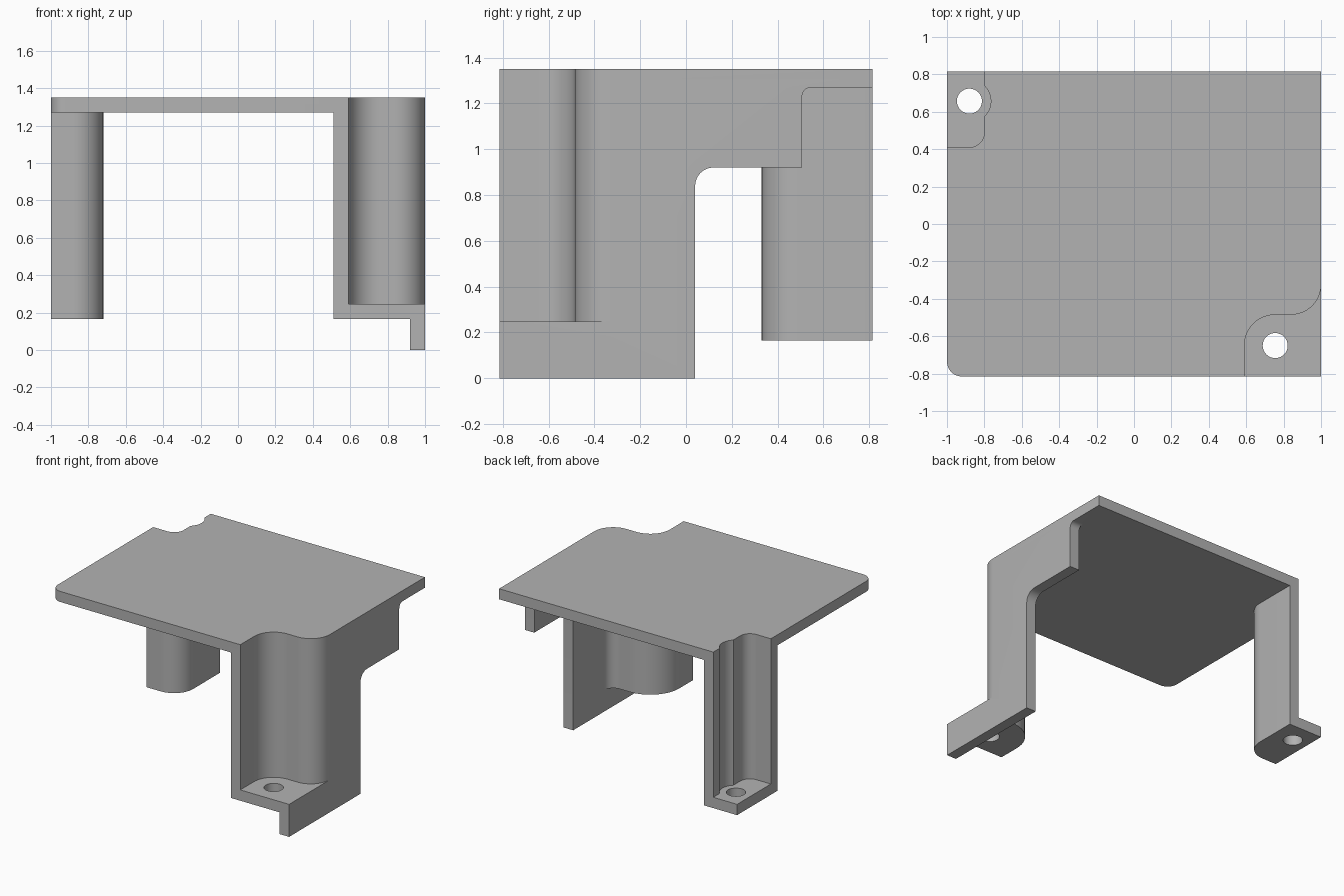
import bpy
import bmesh
from math import cos, sin, radians, pi

if "Cube" in bpy.data.objects:
    bpy.data.objects.remove(bpy.data.objects["Cube"], do_unlink=True)

# One plain grey for the whole part
GREY = (0.45, 0.45, 0.45, 1)
grey = bpy.data.materials.new("plain_grey")
grey.use_nodes = True
grey.diffuse_color = GREY
grey.node_tree.nodes["Principled BSDF"].inputs["Base Color"].default_value = GREY

X, Y, TOP, WALL = 1.0, 0.815, 1.35, 0.08
FLOOR_LOW, FLOOR_HIGH = 0.165, 0.247
OUT = 0.1      # how far cutters reach past the body
JOIN = 1.31    # pillars and wall end inside the plate


def arc(cx, cy, r, start, end, steps=12):
    """Points along an arc, angles in degrees."""
    angles = [radians(start + (end - start) * i / steps) for i in range(steps + 1)]
    return [(cx + r * cos(a), cy + r * sin(a)) for a in angles]


def prism(name, outline, low, high, axis="Z"):
    """Extrude an outline along z, or a (y, z) outline along x."""
    bm = bmesh.new()
    place = (lambda u, v: (u, v, low)) if axis == "Z" else (lambda u, v: (low, u, v))
    face = bm.faces.new([bm.verts.new(place(u, v)) for u, v in outline])
    moved = bmesh.ops.extrude_face_region(bm, geom=[face])["geom"]
    step = (0, 0, high - low) if axis == "Z" else (high - low, 0, 0)
    bmesh.ops.translate(bm, vec=step, verts=[g for g in moved if isinstance(g, bmesh.types.BMVert)])
    bmesh.ops.recalc_face_normals(bm, faces=bm.faces)
    mesh = bpy.data.meshes.new(name)
    bm.to_mesh(mesh)
    bm.free()
    mesh.materials.append(grey)
    obj = bpy.data.objects.new(name, mesh)
    bpy.context.collection.objects.link(obj)
    return obj


def combine(body, tool, operation):
    """Apply a boolean and discard the tool."""
    tool.hide_render = True
    mod = body.modifiers.new(operation.lower(), "BOOLEAN")
    mod.object, mod.operation, mod.solver = tool, operation, "EXACT"
    bpy.context.view_layer.objects.active = body
    bpy.ops.object.modifier_apply(modifier=mod.name)
    bpy.data.objects.remove(tool, do_unlink=True)


def front_outline(grow, side, front):
    """S-shaped front corner outline, grown outward by a wall thickness."""
    cx, cy, r, bend = 0.755, -0.65, 0.165, 0.16
    return ([(side, front), (cx - r - grow, front)]
            + arc(cx, cy, r + grow, 180, 90)
            + arc(X - bend, cy + r + bend, bend - grow, -90, 0)
            + [(side, cy + r + bend)])


def back_outline(grow, side, back):
    """Back corner outline with one rounded corner."""
    cx, cy, r = -0.88, 0.49, 0.08
    return ([(cx + r + grow, back), (side, back), (side, cy - r - grow)]
            + arc(cx, cy, r + grow, -90, 0))


# Top plate with one rounded corner
cover = prism("bracket_cover", arc(-X + WALL, -Y + WALL, WALL, 180, 270)
              + [(X, -Y), (X, Y), (-X, Y)], TOP - WALL, TOP)

# Stepped side wall with rounded inner corners
wall = prism("side_wall", [(-Y, 0), (0.04, 0)] + arc(0.12, 0.84, 0.08, 180, 90)
             + [(0.507, 0.92)] + arc(0.547, 1.23, 0.04, 180, 90)
             + [(Y, 1.27), (Y, JOIN), (-Y, JOIN)], X - WALL, X, "X")
combine(cover, wall, "UNION")

# Hollow pillars under two opposite corners
combine(cover, prism("front_pillar", front_outline(WALL, X, -Y), FLOOR_LOW, JOIN), "UNION")
combine(cover, prism("back_pillar", back_outline(WALL, -X, Y), FLOOR_LOW, JOIN), "UNION")

# Open pockets and screw holes
combine(cover, prism("front_pocket", front_outline(0, X + OUT, -Y - OUT),
                     FLOOR_HIGH, TOP + OUT), "DIFFERENCE")
combine(cover, prism("back_pocket", back_outline(0, -X - OUT, Y + OUT),
                     FLOOR_HIGH, TOP + OUT), "DIFFERENCE")
for hx, hy in ((0.755, -0.65), (-0.88, 0.657)):
    hole = prism("screw_hole", arc(hx, hy, 0.067, 0, 348.75, 31), 0.1, 0.4)
    combine(cover, hole, "DIFFERENCE")
# Screw head clearance bulging into the back pocket wall
combine(cover, prism("head_clearance", arc(-0.88, 0.657, 0.115, 0, 348.75, 31),
                     FLOOR_HIGH, TOP + OUT), "DIFFERENCE")

# Smooth the curved faces and keep the edges crisp
bpy.ops.object.select_all(action="DESELECT")
cover.select_set(True)
bpy.context.view_layer.objects.active = cover
bpy.ops.object.shade_smooth_by_angle(angle=pi / 6)
